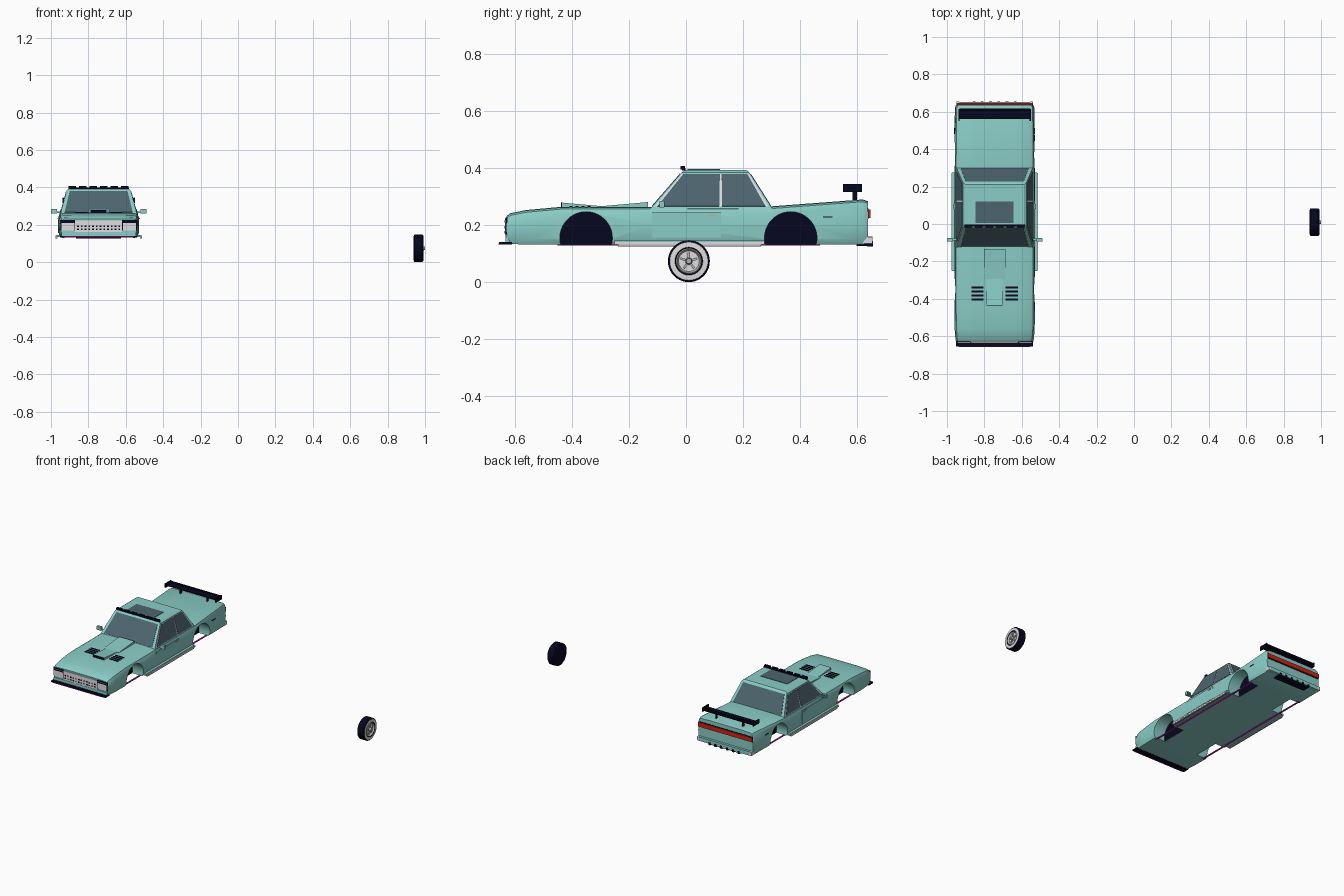
import bpy, bmesh, math
from mathutils import Vector, Matrix

if "Cube" in bpy.data.objects:
    bpy.data.objects.remove(bpy.data.objects["Cube"])

CAR_X = -0.745
WHEEL = Vector((0.964, 0.01, 0.0737))


def material(name, r, g, b):
    m = bpy.data.materials.new(name)
    m.use_nodes = True
    m.diffuse_color = (r, g, b, 1)
    m.node_tree.nodes["Principled BSDF"].inputs["Base Color"].default_value = (r, g, b, 1)
    return m


TEAL = material("teal paint", 0.255, 0.61, 0.57)
BLACK = material("blue black", 0.002, 0.002, 0.014)
GLASS = material("slate glass", 0.075, 0.13, 0.16)
LIGHT = material("light trim", 0.74, 0.72, 0.74)
SILVER = material("silver", 0.45, 0.45, 0.46)
RED = material("red lamp", 0.6, 0.02, 0.01)
MAGENTA = material("magenta tube", 0.5, 0.02, 0.4)


def finish(name, bm, mats, at=(CAR_X, 0, 0), smooth=None):
    bmesh.ops.recalc_face_normals(bm, faces=bm.faces)
    mesh = bpy.data.meshes.new(name)
    bm.to_mesh(mesh)
    bm.free()
    for m in mats:
        mesh.materials.append(m)
    ob = bpy.data.objects.new(name, mesh)
    ob.location = at
    bpy.context.collection.objects.link(ob)
    if smooth:
        shade(ob, smooth)
    return ob


def shade(ob, angle):
    bpy.ops.object.select_all(action='DESELECT')
    ob.select_set(True)
    bpy.context.view_layer.objects.active = ob
    bpy.ops.object.shade_smooth_by_angle(angle=math.radians(angle))


def boxes(name, mat, items, mirror=False):
    """Items are (centre, full size); mirror copies each across x."""
    bm = bmesh.new()
    for c, s in items:
        for side in ((1, -1) if mirror else (1,)):
            spot = Matrix.Translation((c[0] * side, c[1], c[2]))
            bmesh.ops.create_cube(bm, size=1, matrix=spot @ Matrix.Diagonal((*s, 1)))
    return finish(name, bm, [mat])


def loft(name, rings, mat):
    bm = bmesh.new()
    vs = [[bm.verts.new(p) for p in r] for r in rings]
    n = len(vs[0])
    for a, b in zip(vs, vs[1:]):
        for i in range(n):
            bm.faces.new((a[i], a[(i + 1) % n], b[(i + 1) % n], b[i]))
    bm.faces.new(vs[0])
    bm.faces.new(vs[-1])
    return finish(name, bm, [mat])


def wedge(name, mat, profile, half):
    return loft(name, [[(x, y, z) for y, z in profile] for x in (-half, half)], mat)


def panel(name, mat, quad, u0, u1, v0, v1, lift):
    """Thin plate lying on part of a four-cornered surface."""
    a, b, c, d = map(Vector, quad)
    n = (b - a).cross(d - a).normalized()
    spots = [a.lerp(b, u).lerp(d.lerp(c, u), v) for u, v in ((u0, v0), (u1, v0), (u1, v1), (u0, v1))]
    return loft(name, [[p - n * 0.002 for p in spots], [p + n * lift for p in spots]], mat)


# Body shell lofted from nose to tail
def section(y, w, top, bottom):
    half = [(w - .012, bottom), (w - .003, bottom + .018), (w, .2),
            (w - .004, top - .02), (w - .01, top - .006), (w - .022, top), (w * .5, top + .002)]
    return [(x, y, z) for x, z in half] + [(-x, y, z) for x, z in reversed(half)]


stations = [(-.629, .206, .23, .15), (-.615, .21, .24, .134), (-.56, .214, .251, .132),
            (-.44, .216, .262, .132), (-.12, .216, .262, .132), (.3, .216, .264, .132),
            (.62, .213, .288, .132), (.637, .207, .282, .14)]
body = loft("body_shell", [section(*s) for s in stations], TEAL)

# Wheel wells cut into the shell, with dark inner walls
bm = bmesh.new()
for y in (-.35, .367):
    for side in (1, -1):
        turn = Matrix.Translation((side * .23, y, .155)) @ Matrix.Rotation(math.pi / 2, 4, 'Y')
        bmesh.ops.create_cone(bm, cap_ends=True, segments=40, radius1=.092, radius2=.092, depth=.2, matrix=turn)
cutter = finish("wheel_well_cutter", bm, [TEAL])
cutter.hide_render = True
cut = body.modifiers.new("wells", 'BOOLEAN')
cut.operation, cut.solver, cut.object = 'DIFFERENCE', 'EXACT', cutter
baked = bpy.data.meshes.new_from_object(body.evaluated_get(bpy.context.evaluated_depsgraph_get()))
body.modifiers.clear()
body.data = baked
bpy.data.objects.remove(cutter)
baked.materials.clear()
baked.materials.append(TEAL)
baked.materials.append(BLACK)
for p in baked.polygons:
    inner = abs(p.center.x) < .15 and abs(p.normal.x) > .9
    p.material_index = 1 if inner else 0
shade(body, 32)

# Cabin
BW, RW, BZ, RZ = .203, .17, .262, .385


def deck(w, y0, y1, z):
    return [(-w, y0, z), (w, y0, z), (w, y1, z), (-w, y1, z)]


low, high = deck(BW, -.122, .3, BZ), deck(RW, -.015, .222, RZ)
loft("cabin", [deck(BW + .002, -.128, .304, .255), low, high, deck(RW - .012, -.003, .212, .393)], TEAL)

# Windows with light trim
for i, name in enumerate(("windshield", "left_window", "rear_window", "right_window")):
    j = (i + 1) % 4
    quad = (low[i], low[j], high[j], high[i])
    if i % 2 == 0:
        panel(name, GLASS, quad, .05, .95, .03, .95, .002)
        continue
    spans = [(.045, .565), (.59, .955)]
    if name.startswith("right"):
        spans = [(1 - b, 1 - a) for a, b in spans]
    panel(name + "_trim", LIGHT, quad, .02, .98, .02, .95, .001)
    for k, (a, b) in enumerate(spans):
        panel(f"{name}_{k}", GLASS, quad, a, b, .03, .94, .003)
boxes("sunroof", GLASS, [((0, .062, .3935), (.203, .115, .005))])

# Roof light bar
boxes("roof_light_bar", BLACK, [((0, -.008, .396), (.325, .012, .008))]
      + [((-.14 + .056 * i, -.012, .401), (.04, .016, .012)) for i in range(6)])

# Hood scoops and louvres
wedge("front_scoop", TEAL, [(-.435, .255), (-.435, .279), (-.29, .266), (-.29, .255)], .043)
boxes("scoop_mouth", BLACK, [((0, -.436, .27), (.08, .004, .017))])
wedge("rear_scoop", TEAL, [(-.3, .255), (-.3, .266), (-.133, .281), (-.133, .255)], .057)
boxes("hood_louvres", BLACK, [((.092, -.34 - .021 * i, .264), (.066, .01, .006)) for i in range(4)], True)

# Nose: grille, headlights, lip
boxes("nose_frame", BLACK, [((.165, -.629, .197), (.078, .006, .058))], True)
boxes("grille", LIGHT, [((0, -.631, .192), (.252, .008, .062))])
boxes("grille_holes", BLACK, [((-.11 + .02 * i, -.635, z), (.009, .003, .008))
                              for i in range(12) for z in (.175, .193)])
boxes("headlights", LIGHT, [((.165, -.632, .194), (.07, .006, .048))], True)
boxes("headlight_bars", BLACK, [((.165, -.635, .213), (.07, .003, .007))], True)
boxes("front_lip", BLACK, [((0, -.633, .137), (.412, .046, .008))])
boxes("front_glow_tube", MAGENTA, [((0, -.655, .134), (.38, .005, .004))])
boxes("front_bumper", TEAL, [((0, -.622, .15), (.4, .022, .018))])

# Tail: lamps, bumper, diffuser
boxes("tail_frame", BLACK, [((0, .637, .24), (.408, .006, .036))])
boxes("tail_lamp", RED, [((0, .64, .24), (.406, .012, .029))])
boxes("rear_bumper", TEAL, [((0, .638, .147), (.38, .03, .026))])
boxes("bumper_ends", LIGHT, [((.197, .637, .147), (.016, .034, .024))], True)
boxes("diffuser", BLACK, [((0, .622, .131), (.24, .05, .008))]
      + [((-.11 + .044 * i, .645, .135), (.014, .022, .018)) for i in range(6)])

# Rear wing
boxes("wing_blade", BLACK, [((0, .59, .33), (.376, .055, .007)), ((0, .608, .336), (.376, .01, .012))])
boxes("wing_end_plates", BLACK, [((.19, .583, .331), (.006, .066, .028))], True)
boxes("wing_posts", BLACK, [((.1, .592, .304), (.006, .016, .052))], True)

# Side skirts and glow tubes
boxes("side_skirts", TEAL, [((.216, .012, .14), (.022, .525, .011))], True)
boxes("skirt_faces", LIGHT, [((.2285, .012, .137), (.006, .523, .009))], True)
boxes("skirt_tubes", SILVER, [((.226, .012, .129), (.01, .5, .006))], True)
boxes("glow_tubes", MAGENTA, [((.188, .01, .1305), (.01, .92, .005))], True)

# Mirrors, doors and handles
boxes("mirrors", TEAL, [((.239, -.085, .273), (.032, .016, .024)), ((.214, -.083, .266), (.03, .01, .008))], True)
boxes("mirror_glass", GLASS, [((.24, -.076, .273), (.026, .003, .018))], True)
boxes("doors", TEAL, [((.2135, .001, .2), (.007, .242, .088))], True)
boxes("door_handles", SILVER, [((.217, .093, .234), (.006, .026, .005))], True)
boxes("rear_marker", BLACK, [((.2125, .497, .228), (.008, .034, .003))], True)

# Loose wheel, turned about the x axis; each point carries the band before it
profile = [(-.027, .001, 0), (-.027, .06, 0), (-.021, .0735, 0), (.021, .0735, 0), (.027, .067, 0),
           (.028, .049, 1), (.023, .045, 0), (.027, .042, 1), (.017, .036, 2), (.017, .001, 1)]
bm = bmesh.new()
SEG = 40
rings = [[bm.verts.new((x, r * math.cos(t), r * math.sin(t)))
          for t in (math.tau * i / SEG for i in range(SEG))] for x, r, _ in profile]
for k in range(1, len(rings)):
    for i in range(SEG):
        j = (i + 1) % SEG
        f = bm.faces.new((rings[k - 1][i], rings[k - 1][j], rings[k][j], rings[k][i]))
        f.material_index = profile[k][2]
finish("wheel", bm, [BLACK, LIGHT, SILVER], WHEEL, 35)

# Wheel spokes and hub
bm = bmesh.new()
for i in range(5):
    spin = Matrix.Rotation(math.tau * i / 5, 4, 'X')
    bmesh.ops.create_cube(bm, size=1, matrix=spin @ Matrix.Translation((.019, 0, .016))
                          @ Matrix.Diagonal((.01, .008, .03, 1)))
bmesh.ops.create_cone(bm, cap_ends=True, segments=20, radius1=.013, radius2=.009, depth=.02,
                      matrix=Matrix.Translation((.026, 0, 0)) @ Matrix.Rotation(math.pi / 2, 4, 'Y'))
finish("wheel_spokes", bm, [SILVER], WHEEL, 35)
